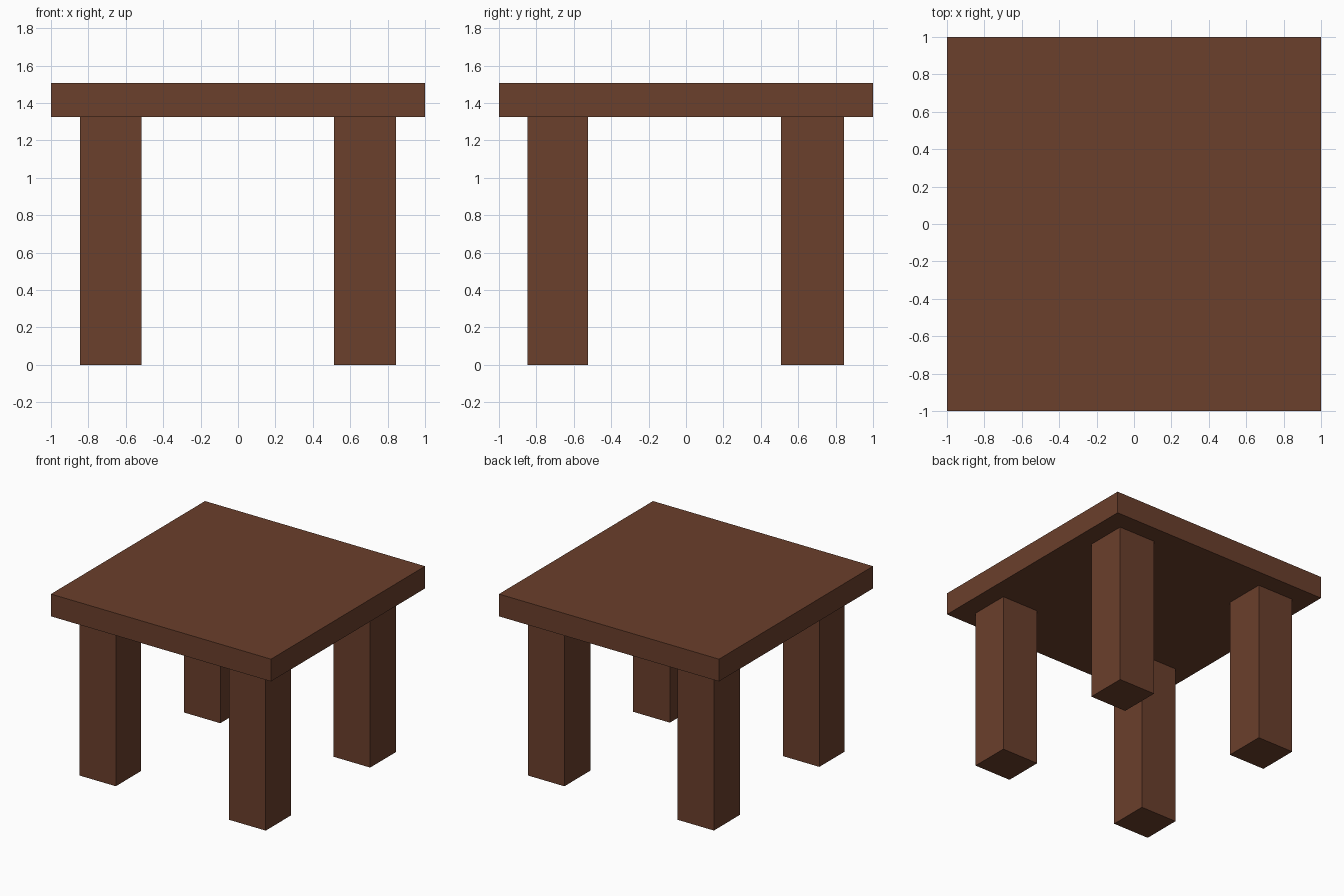
import bpy

if "Cube" in bpy.data.objects:
    bpy.data.objects.remove(bpy.data.objects["Cube"])

wood = bpy.data.materials.new("brown_wood")
wood.diffuse_color = (0.145, 0.05, 0.025, 1)
wood.use_nodes = True
wood.node_tree.nodes["Principled BSDF"].inputs["Base Color"].default_value = wood.diffuse_color


def box(name, x, y, z):
    """Box spanning the given (min, max) ranges."""
    bpy.ops.mesh.primitive_cube_add(size=1, location=[(a + b) / 2 for a, b in (x, y, z)])
    ob = bpy.context.object
    ob.name = name
    ob.scale = [b - a for a, b in (x, y, z)]
    bpy.ops.object.transform_apply(location=False, rotation=False, scale=True)
    ob.data.materials.append(wood)
    return ob


TOP_BOTTOM, TOP = 1.325, 1.508

# Square slab top
box("table_top", (-1, 1), (-1, 1), (TOP_BOTTOM, TOP))

# Four square legs standing under the slab
for side, x in (("left", (-0.846, -0.517)), ("right", (0.513, 0.846))):
    for end, y in (("front", (-0.848, -0.523)), ("back", (0.508, 0.846))):
        box(f"{end}_{side}_leg", x, y, (0, TOP_BOTTOM))
